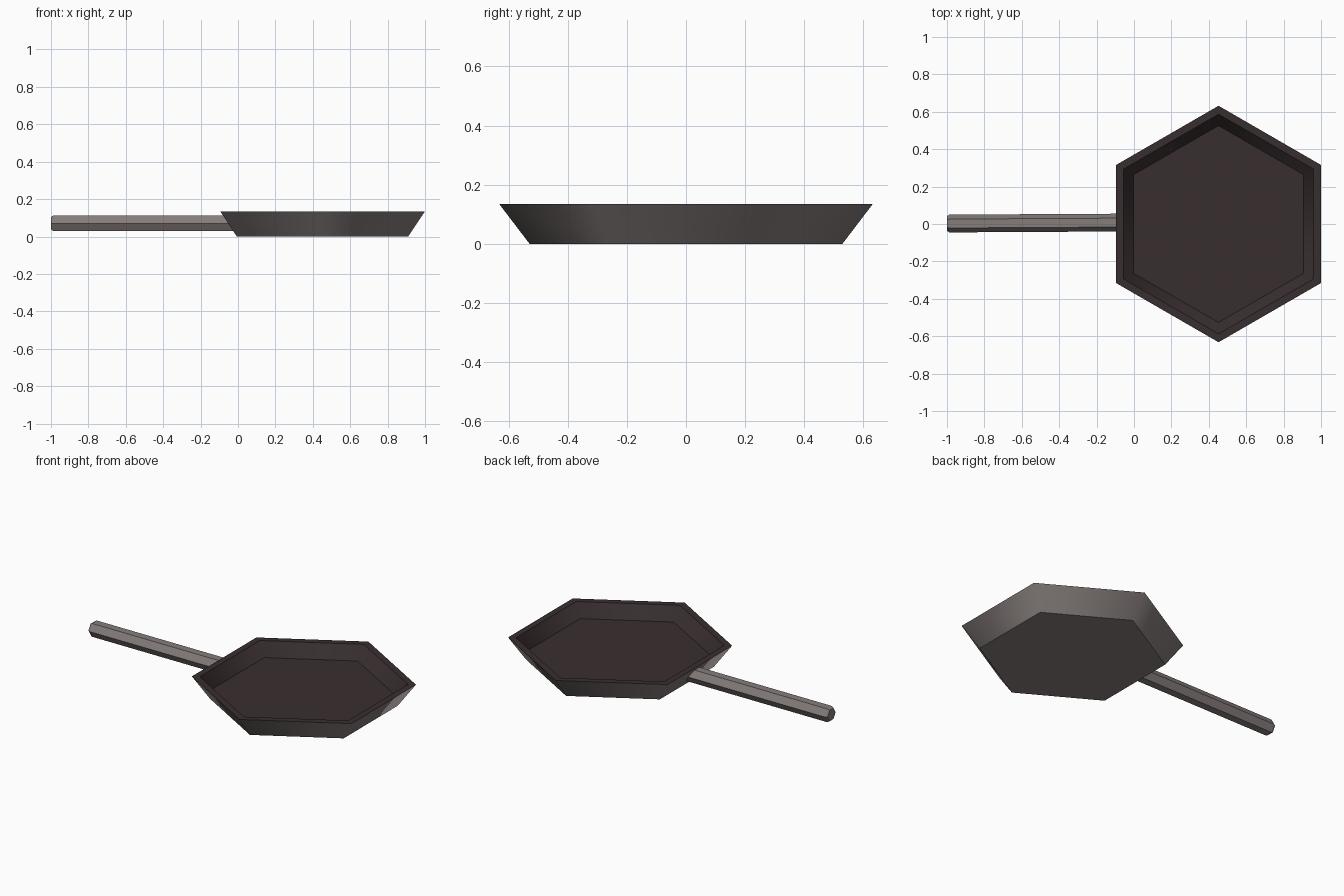
import bpy, bmesh, math

if "Cube" in bpy.data.objects:
    bpy.data.objects.remove(bpy.data.objects["Cube"])


def material(name, rgb):
    m = bpy.data.materials.new(name)
    m.diffuse_color = (*rgb, 1)
    m.use_nodes = True
    m.node_tree.nodes["Principled BSDF"].inputs["Base Color"].default_value = m.diffuse_color
    return m


steel = material("warm grey steel", (0.235, 0.205, 0.198))
coating = material("dark brown coating", (0.039, 0.027, 0.028))


def loft(name, rings, mats):
    """Skin a list of closed rings and cap both ends."""
    bm = bmesh.new()
    loops = [[bm.verts.new(p) for p in r] for r in rings]
    for a, b in zip(loops, loops[1:]):
        n = len(a)
        for i in range(n):
            j = (i + 1) % n
            bm.faces.new((a[i], a[j], b[j], b[i]))
    bm.faces.new(loops[0][::-1])
    bm.faces.new(loops[-1])
    bmesh.ops.recalc_face_normals(bm, faces=bm.faces)
    mesh = bpy.data.meshes.new(name)
    bm.to_mesh(mesh)
    bm.free()
    for m in mats:
        mesh.materials.append(m)
    ob = bpy.data.objects.new(name, mesh)
    bpy.context.collection.objects.link(ob)
    return ob


# Pan: six-sided bowl, outer base -> outer lip -> inner lip -> floor
def pan_ring(r, z):
    return [(0.452 + r * math.sin(k * math.pi / 3), r * math.cos(k * math.pi / 3), z)
            for k in range(6)]


pan = loft("pan", [pan_ring(0.529, 0), pan_ring(0.632, 0.135),
                   pan_ring(0.587, 0.135), pan_ring(0.526, 0.055)], [steel, coating])
# The inside and the lip face upwards, so they get the coating
for f in pan.data.polygons:
    f.material_index = 1 if f.normal.z > 0.1 else 0
bpy.context.view_layer.objects.active = pan
pan.select_set(True)
bpy.ops.object.shade_smooth_by_angle(angle=math.radians(50))


# Handle: hexagonal bar with a small end chamfer, cut to the slope of the pan wall
def bar_ring(x, r, slope=0.0):
    ring = []
    for k in range(6):
        y, z = r * math.cos(k * math.pi / 3), 0.071 + r * math.sin(k * math.pi / 3)
        px = x - slope * z
        ring.append((px, y + 0.0025 + 0.0055 * (px + 1), z))
    return ring


loft("handle", [bar_ring(-1.0, 0.039), bar_ring(-0.987, 0.0475),
                bar_ring(0.015, 0.0475, 0.677)], [steel])
